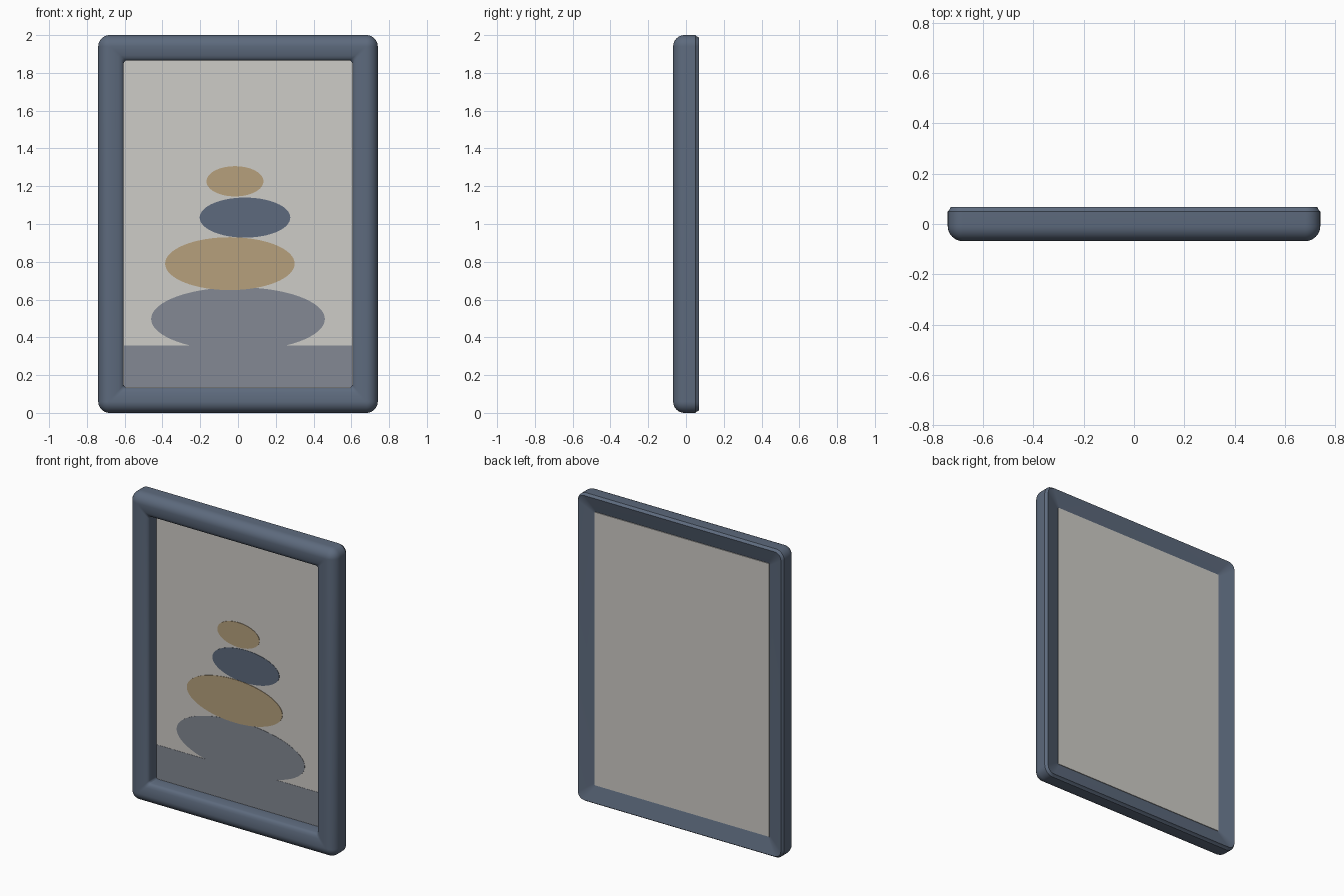
import bpy, bmesh, math

if "Cube" in bpy.data.objects:
    bpy.data.objects.remove(bpy.data.objects["Cube"])


def srgb(r, g, b):
    f = lambda c: c / 12.92 if c <= 0.04045 else ((c + 0.055) / 1.055) ** 2.4
    return (f(r / 255), f(g / 255), f(b / 255), 1)


def material(name, rgb):
    m = bpy.data.materials.new(name)
    m.diffuse_color = srgb(*rgb)
    m.use_nodes = True
    m.node_tree.nodes["Principled BSDF"].inputs["Base Color"].default_value = m.diffuse_color
    return m


SLATE = material("slate blue", (93, 106, 125))
CREAM = material("warm grey paper", (206, 204, 199))
OCHRE = material("ochre", (182, 160, 124))
GREY = material("stone grey", (131, 137, 147))

W, H = 0.74, 1.0   # half width, half height


def finish(name, bm, mat, smooth=False):
    bmesh.ops.remove_doubles(bm, verts=bm.verts, dist=1e-5)
    bmesh.ops.recalc_face_normals(bm, faces=bm.faces)
    me = bpy.data.meshes.new(name)
    bm.to_mesh(me)
    bm.free()
    ob = bpy.data.objects.new(name, me)
    bpy.context.collection.objects.link(ob)
    me.materials.append(mat)
    if smooth:
        bpy.ops.object.select_all(action='DESELECT')
        ob.select_set(True)
        bpy.context.view_layer.objects.active = ob
        bpy.ops.object.shade_smooth_by_angle(angle=math.radians(32))
    return ob


def rounded_loop(bm, inset, y, radius, steps=8):
    """Rounded rectangle ring of vertices, inset from the outer edge."""
    w, h = W - inset, H - inset
    ring = []
    for k, (sx, sz) in enumerate(((1, 1), (-1, 1), (-1, -1), (1, -1))):
        for i in range(steps + 1):
            a = math.pi / 2 * (k + i / steps)
            ring.append(bm.verts.new((sx * (w - radius) + radius * math.cos(a), y,
                                      H + sz * (h - radius) + radius * math.sin(a))))
    return ring


def plate(name, points, y_front, y_back, mat):
    """Upright flat plate from an (x, z) outline."""
    bm = bmesh.new()
    front = [bm.verts.new((x, y_front, z)) for x, z in points]
    back = [bm.verts.new((x, y_back, z)) for x, z in points]
    bm.faces.new(front)
    bm.faces.new(back[::-1])
    n = len(points)
    for i in range(n):
        j = (i + 1) % n
        bm.faces.new((front[i], front[j], back[j], back[i]))
    return finish(name, bm, mat)


def rect(x, z0, z1):
    return [(-x, z0), (x, z0), (x, z1), (-x, z1)]


def ellipse(cx, cz, rx, rz, n=64):
    return [(cx + rx * math.cos(2 * math.pi * i / n),
             cz + rz * math.sin(2 * math.pi * i / n)) for i in range(n)]


# Frame: (inset, y, corner radius) cross-section swept around the rectangle
R = 0.06
section = [(0.012, 0.068, 0.045), (0.006, 0.056, 0.054), (0, 0.05, R)]
for i in range(9):                              # rounded outer front edge
    a = math.pi / 2 * i / 8
    d = R * (1 - math.cos(a))
    section.append((d, -0.008 - R * math.sin(a), max(R - d, 0.01)))
section += [(0.085, -0.066, 0.01), (0.108, -0.062, 0.01), (0.122, -0.057, 0.012),
            (0.131, -0.049, 0.015), (0.135, -0.04, 0.015),   # soft inner lip
            (0.135, 0.03, 0.015),                             # inner wall
            (0.113, 0.03, 0.012), (0.113, 0.039, 0.012)]      # rebate for the panel
bm = bmesh.new()
rings = [rounded_loop(bm, *s) for s in section]
for a, b in zip(rings, rings[1:] + rings[:1]):
    for i in range(len(a)):
        j = (i + 1) % len(a)
        bm.faces.new((a[i], a[j], b[j], b[i]))
finish("frame", bm, SLATE, smooth=True)

# Picture panel set into the frame
plate("picture_panel", rect(0.626, 0.114, 1.886), 0.029, 0.042, CREAM)

# Painted ground and stacked stones as thin plates
plate("painted_ground", rect(0.604, 0.137, 0.357), 0.0275, 0.0292, GREY)
for name, shape, y, mat in (
        ("base_stone", (0.0, 0.497, 0.46, 0.168), 0.0272, GREY),
        ("second_stone", (-0.043, 0.79, 0.343, 0.14), 0.0262, OCHRE),
        ("third_stone", (0.037, 1.034, 0.24, 0.106), 0.0268, SLATE),
        ("top_stone", (-0.016, 1.226, 0.151, 0.08), 0.0262, OCHRE)):
    plate(name, ellipse(*shape), y, 0.0292, mat)
